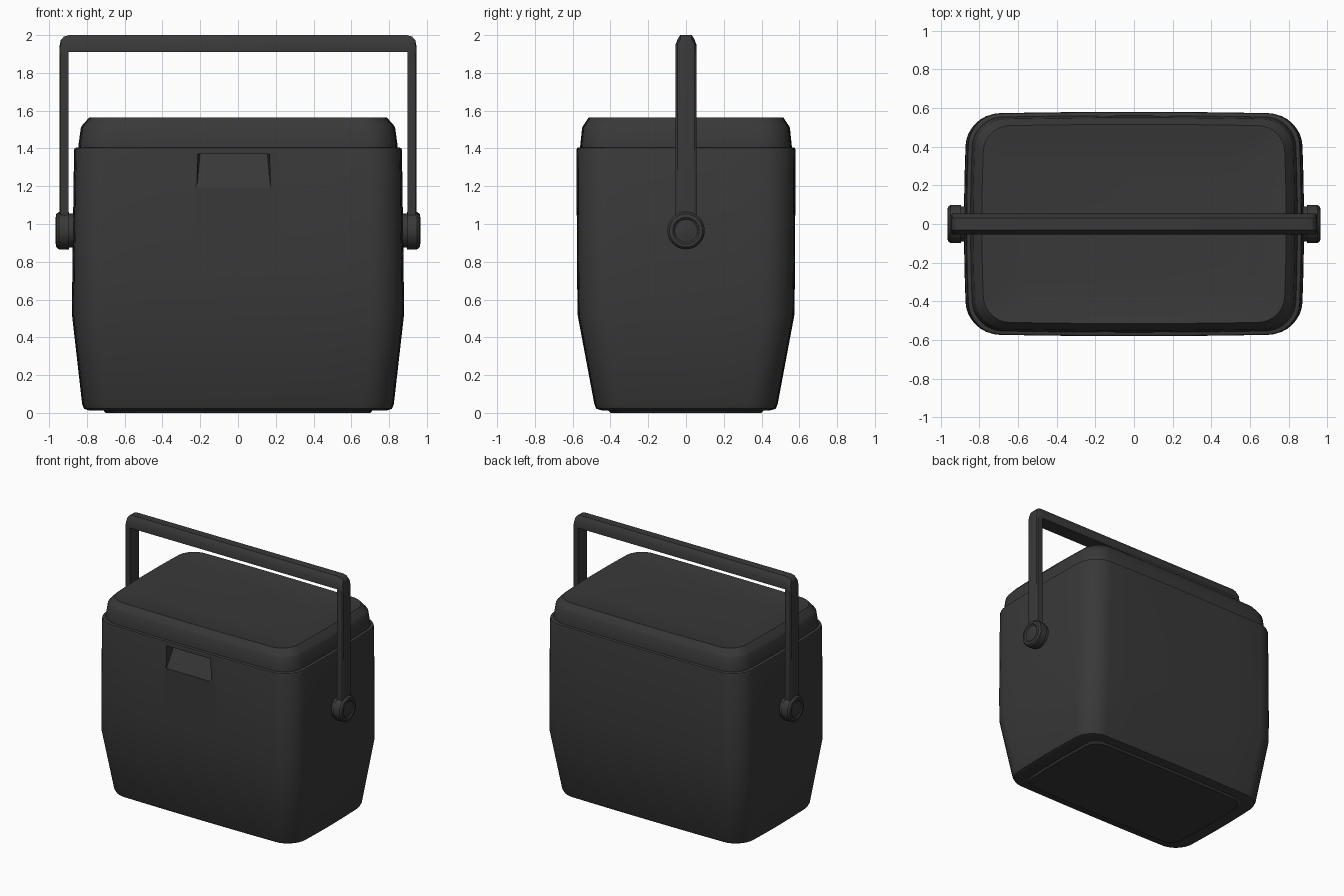
import bpy, bmesh, math

if "Cube" in bpy.data.objects:
    bpy.data.objects.remove(bpy.data.objects["Cube"])

plastic = bpy.data.materials.new("dark_plastic")
plastic.diffuse_color = (0.04, 0.04, 0.04, 1)
plastic.use_nodes = True
plastic.node_tree.nodes["Principled BSDF"].inputs["Base Color"].default_value = plastic.diffuse_color


def finish(name, bm, angle=28):
    bmesh.ops.recalc_face_normals(bm, faces=bm.faces)
    me = bpy.data.meshes.new(name)
    bm.to_mesh(me)
    bm.free()
    me.materials.append(plastic)
    ob = bpy.data.objects.new(name, me)
    bpy.context.collection.objects.link(ob)
    smooth(ob, angle)
    return ob


def smooth(ob, angle):
    bpy.ops.object.select_all(action='DESELECT')
    ob.select_set(True)
    bpy.context.view_layer.objects.active = ob
    bpy.ops.object.shade_smooth_by_angle(angle=math.radians(angle))


def loft(rings):
    """Closed skin through equal-length rings, capped at both ends."""
    bm = bmesh.new()
    vs = [[bm.verts.new(p) for p in r] for r in rings]
    n = len(vs[0])
    for a, b in zip(vs, vs[1:]):
        for i in range(n):
            bm.faces.new((a[i], a[(i + 1) % n], b[(i + 1) % n], b[i]))
    bm.faces.new(vs[0])
    bm.faces.new(vs[-1])
    return bm


def rounded_rect(hx, hy, z, r, bow=0.018, seg=8, side=6):
    """Rounded rectangle whose sides bow gently outwards."""
    corners = []
    for k, (sx, sy) in enumerate(((1, 1), (-1, 1), (-1, -1), (1, -1))):
        for i in range(seg + 1):
            a = math.pi / 2 * (k + i / seg)
            corners.append((sx * (hx - r) + r * math.cos(a),
                            sy * (hy - r) + r * math.sin(a)))
    pts = []
    for i, p in enumerate(corners):
        pts.append(p)
        if i % (seg + 1) == seg:
            q = corners[(i + 1) % len(corners)]
            pts += [(p[0] + (q[0] - p[0]) * t / side,
                     p[1] + (q[1] - p[1]) * t / side) for t in range(1, side)]
    return [(x * (1 - bow * (y / hy) ** 2), y * (1 - bow * (x / hx) ** 2), z)
            for x, y in pts]


# Tub: tapered lower part, nearly straight upper part, flat rim
tub = [(0.79, 0.445, 0.013, 0.13), (0.815, 0.475, 0.022, 0.145),
       (0.825, 0.485, 0.045, 0.15), (0.879, 0.574, 0.52, 0.16),
       (0.877, 0.577, 0.75, 0.16), (0.868, 0.58, 1.39, 0.16),
       (0.864, 0.577, 1.402, 0.158), (0.852, 0.568, 1.406, 0.15)]
body = finish("cooler_body", loft([rounded_rect(*s) for s in tub]))

# Finger notch: wedge, deepest at the top, sides narrowing inwards
outer, inner = 0.195, 0.178
wedge = [(-0.62, 1.37, outer), (-0.49, 1.37, inner),
         (-0.575, 1.19, outer), (-0.62, 1.19, outer)]
cutter = finish("notch_cutter", loft([[(s * w - 0.023, y, z) for y, z, w in wedge]
                                      for s in (-1, 1)]))
cutter.hide_render = True
mod = body.modifiers.new("notch", 'BOOLEAN')
mod.operation = 'DIFFERENCE'
mod.solver = 'EXACT'
mod.object = cutter
bpy.context.view_layer.objects.active = body
bpy.ops.object.modifier_apply(modifier=mod.name)
bpy.data.objects.remove(cutter)
smooth(body, 28)

# Base pad
finish("base_pad", loft([rounded_rect(0.70, 0.40, 0.0, 0.10),
                         rounded_rect(0.715, 0.415, 0.016, 0.10)]))

# Lid with chamfered shoulder and shallow dished top
lid = [(0.845, 0.56, 1.395, 0.15), (0.845, 0.56, 1.415, 0.15),
       (0.832, 0.55, 1.51, 0.145), (0.825, 0.543, 1.522, 0.14),
       (0.787, 0.515, 1.565, 0.13), (0.78, 0.51, 1.565, 0.125),
       (0.755, 0.49, 1.561, 0.11), (0.60, 0.33, 1.545, 0.07)]
finish("cooler_lid", loft([rounded_rect(*s) for s in lid]))


# Carry handle: U outline lofted through its thickness with chamfered edges
def handle_outline(y, ex, et):
    half = [(0.897, 0.97), (0.945 - ex, 0.97), (0.945 - ex, 1.94 - et),
            (0.938 - ex, 1.975 - et), (0.922 - ex, 1.992 - et),
            (0.895 - ex, 2.0 - et)]
    right = [(0.897, 1.91)] + half
    left = [(-x, z) for x, z in reversed(right)]
    return [(x, y, z) for x, z in right + left]


steps = [(-0.055, 0.006, 0.05), (-0.045, 0.0, 0.022), (-0.03, 0.0, 0.0),
         (0.03, 0.0, 0.0), (0.045, 0.0, 0.022), (0.055, 0.006, 0.05)]
finish("carry_handle", loft([handle_outline(*s) for s in steps]))

# Pivot knobs: turned profile (x, radius) with dished outer face
knob = [(0.85, 0.09), (0.895, 0.09), (0.895, 0.099), (0.948, 0.099),
        (0.962, 0.088), (0.965, 0.07), (0.957, 0.06), (0.957, 0.045),
        (0.962, 0.03)]
for label, s in (("left", -1), ("right", 1)):
    rings = [[(s * x, r * math.cos(2 * math.pi * i / 40),
               0.965 + r * math.sin(2 * math.pi * i / 40)) for i in range(40)]
             for x, r in knob]
    finish(label + "_pivot_knob", loft(rings))
